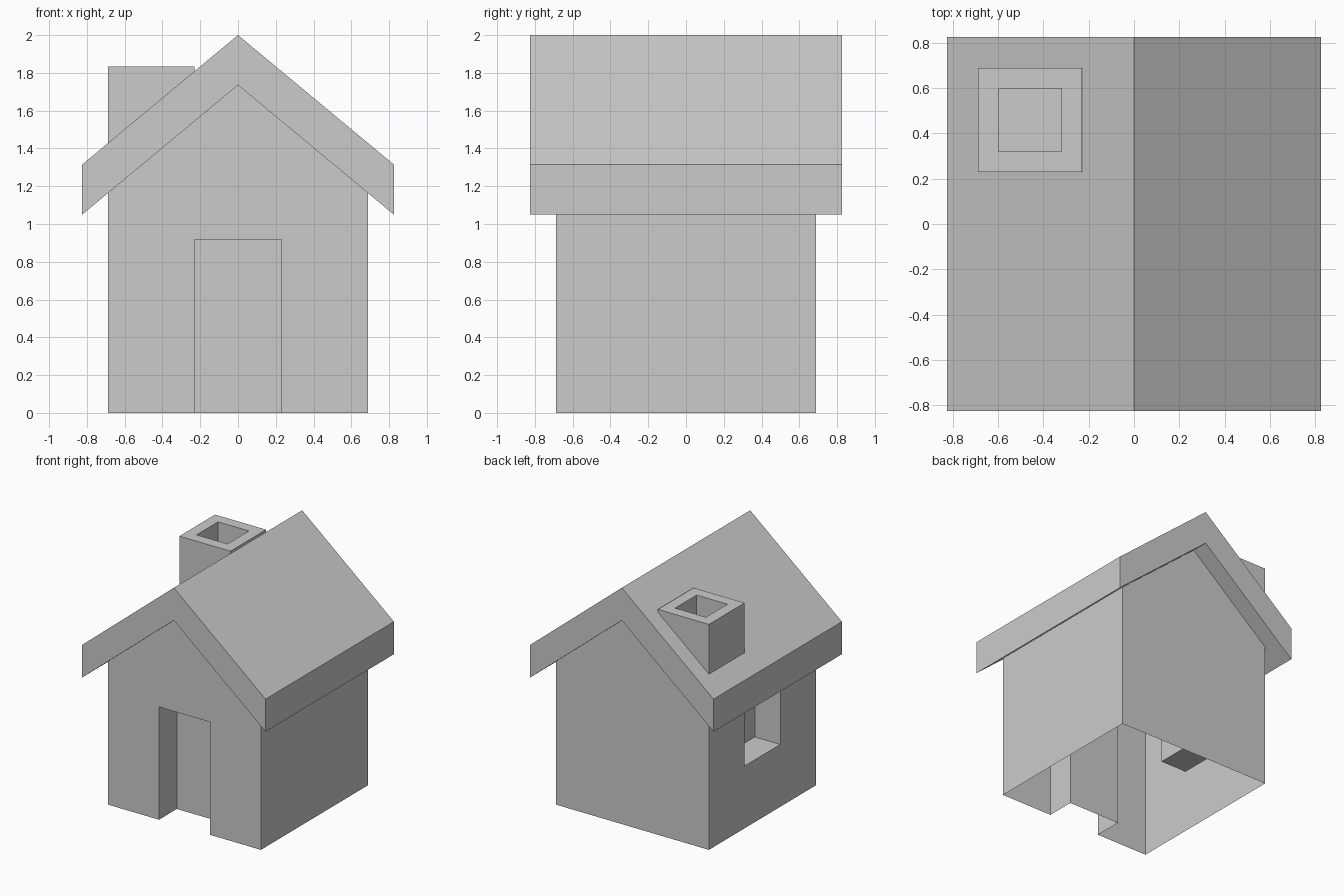
import bpy, bmesh

if "Cube" in bpy.data.objects:
    bpy.data.objects.remove(bpy.data.objects["Cube"])

U = 0.2292            # module: the house is 6 modules wide
W = 3 * U             # half width of the walls
E = 0.825             # half width of the roof
SLOPE = 0.685 / E
RIDGE, UNDER = 2.0, 1.735


def make(name, bm):
    bmesh.ops.recalc_face_normals(bm, faces=bm.faces)
    me = bpy.data.meshes.new(name)
    bm.to_mesh(me)
    bm.free()
    ob = bpy.data.objects.new(name, me)
    bpy.context.collection.objects.link(ob)
    return ob


def prism(name, profile, half):
    """Extrude an x-z profile symmetrically along y."""
    bm = bmesh.new()
    face = bm.faces.new([bm.verts.new((x, -half, z)) for x, z in profile])
    ext = bmesh.ops.extrude_face_region(bm, geom=[face])
    for v in ext["geom"]:
        if isinstance(v, bmesh.types.BMVert):
            v.co.y = half
    return make(name, bm)


def box(name, lo, hi):
    bm = bmesh.new()
    bmesh.ops.create_cube(bm, size=1)
    for v in bm.verts:
        v.co = [lo[i] if v.co[i] < 0 else hi[i] for i in range(3)]
    return make(name, bm)


def combine(ob, tool, op):
    """Apply a boolean and discard the tool object."""
    mod = ob.modifiers.new("bool", "BOOLEAN")
    mod.object, mod.operation, mod.solver = tool, op, "EXACT"
    dg = bpy.context.evaluated_depsgraph_get()
    me = bpy.data.meshes.new_from_object(ob.evaluated_get(dg))
    ob.modifiers.clear()
    ob.data = me
    bpy.data.objects.remove(tool)


# Walls with recessed door and left window
eave = UNDER - SLOPE * W
walls = prism("walls", [(-W, 0), (W, 0), (W, eave), (0, UNDER), (-W, eave)], W)
combine(walls, box("door_cutter", (-U, -1, -0.5), (U, -2 * U, 4 * U)), "DIFFERENCE")
combine(walls, box("window_cutter", (-1, -U, 0.507), (-2 * U, U, 0.507 + 2 * U)), "DIFFERENCE")

# Walls are a thin shell: open below and under the roof
bm = bmesh.new()
bm.from_mesh(walls.data)
bm.normal_update()
open_faces = [f for f in bm.faces
              if f.calc_center_median().z < 0.001
              or (f.normal.z > 0.3 and f.calc_center_median().z > 1.1)]
bmesh.ops.delete(bm, geom=open_faces, context="FACES")
bm.to_mesh(walls.data)
bm.free()

# Overhanging gable roof
drop = SLOPE * E
roof = prism("roof_and_chimney",
             [(-E, UNDER - drop), (0, UNDER), (E, UNDER - drop),
              (E, RIDGE - drop), (0, RIDGE), (-E, RIDGE - drop)], E)

# Chimney on the left rear slope, with a square flue
combine(roof, box("chimney", (-W, U, 1.38), (-U, W, 8 * U)), "UNION")
combine(roof, box("flue_cutter", (-0.597, 0.32, 7 * U), (-0.32, 0.597, 2.2)), "DIFFERENCE")
